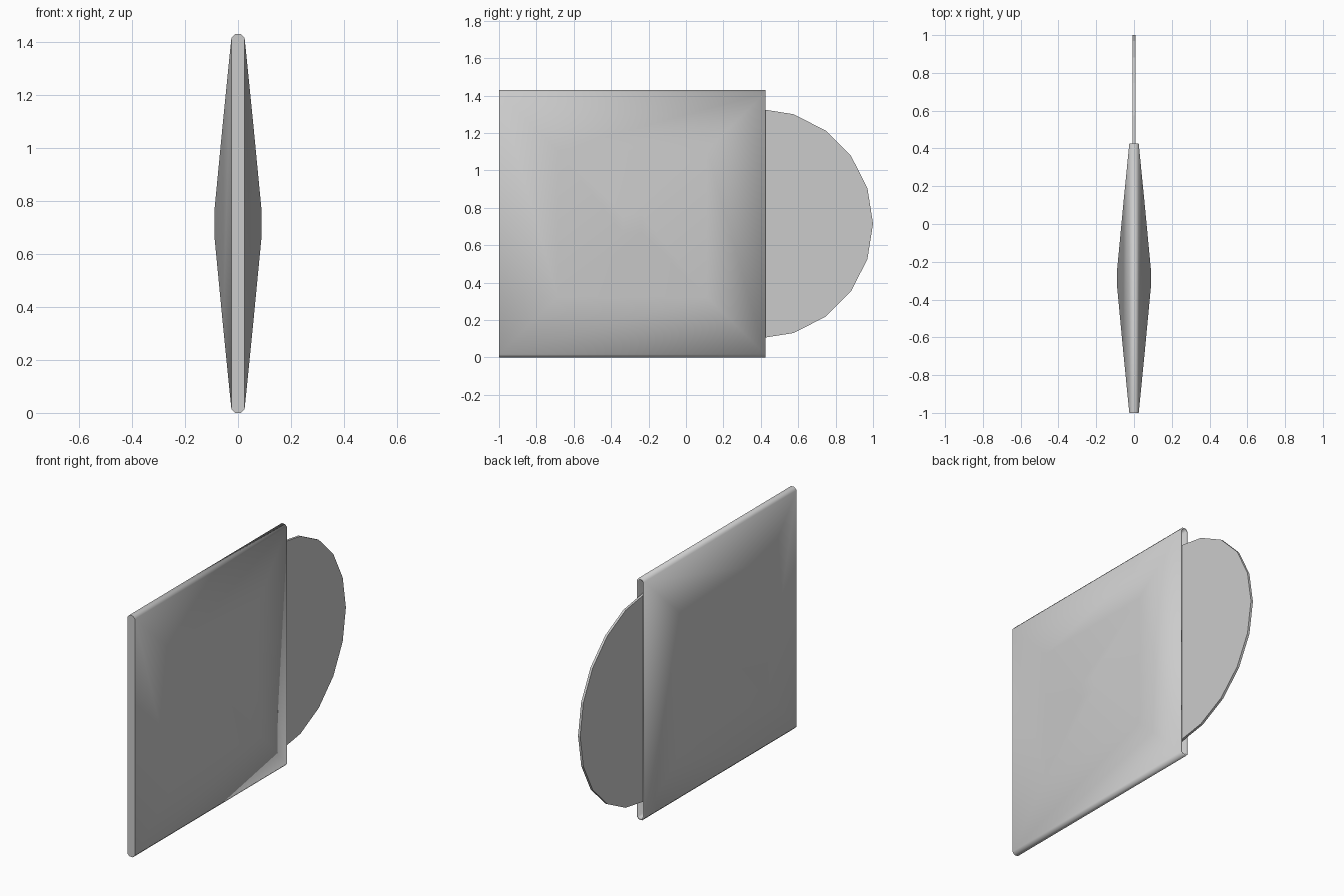
import bpy, bmesh, math

if "Cube" in bpy.data.objects:
    bpy.data.objects.remove(bpy.data.objects["Cube"])

Y0, Y1, TOP = -1.0, 0.425, 1.43
CY, CZ = (Y0 + Y1) / 2, TOP / 2
HY = (Y1 - Y0) / 2
BEVEL = 0.015


def make_object(name, bm):
    bmesh.ops.remove_doubles(bm, verts=bm.verts, dist=1e-5)
    bmesh.ops.recalc_face_normals(bm, faces=bm.faces)
    mesh = bpy.data.meshes.new(name)
    bm.to_mesh(mesh)
    bm.free()
    obj = bpy.data.objects.new(name, mesh)
    bpy.context.collection.objects.link(obj)
    return obj


# Sleeve: two bulging panels made of nested rectangles, open at the +y end
bm = bmesh.new()
levels = [(1.0, 0.025), (0.56, 0.056), (0.07, 0.089)]
outer = {}
for side in (-1, 1):
    rings = []
    for scale, x in levels:
        hz = (CZ - BEVEL) * scale
        rings.append([bm.verts.new((side * x, CY + a * HY * scale, CZ + b * hz))
                      for a, b in ((-1, -1), (1, -1), (1, 1), (-1, 1))])
    for r, q in zip(rings, rings[1:]):
        for i in range(4):
            j = (i + 1) % 4
            bm.faces.new((r[i], r[j], q[j], q[i]))
    bm.faces.new(rings[-1])
    outer[side] = rings[0]

# Rounded folds along the top and bottom
folds = []
for z, back, front in ((0.0, 0, 1), (TOP, 3, 2)):
    mids = [[bm.verts.new((x, y, z)) for y in (Y0, Y1)] for x in (-0.011, 0.011)]
    chain = [[outer[-1][back], outer[-1][front]]] + mids + \
            [[outer[1][back], outer[1][front]]]
    for a, b in zip(chain, chain[1:]):
        bm.faces.new((a[0], a[1], b[1], b[0]))
    folds.append([c[0] for c in chain])

# Flat closed spine
bm.faces.new(folds[0] + folds[1][::-1])
sleeve = make_object("sleeve", bm)
wall = sleeve.modifiers.new("wall", 'SOLIDIFY')
wall.thickness = 0.011
wall.offset = -1

# Disc: 20-sided, sliding half out of the sleeve
bm = bmesh.new()
R, DY, T = 0.615, 0.385, 0.014
ring = [bm.verts.new((-T / 2, DY + R * math.cos(i * math.pi / 10),
                      CZ + R * math.sin(i * math.pi / 10))) for i in range(20)]
face = bm.faces.new(ring)
ext = bmesh.ops.extrude_face_region(bm, geom=[face], use_keep_orig=True)
bmesh.ops.translate(bm, vec=(T, 0, 0),
                    verts=[v for v in ext["geom"] if isinstance(v, bmesh.types.BMVert)])
disc = make_object("disc", bm)

# Smooth panels, sharp edges
for obj in (sleeve, disc):
    bpy.ops.object.select_all(action='DESELECT')
    obj.select_set(True)
    bpy.context.view_layer.objects.active = obj
    bpy.ops.object.shade_smooth_by_angle(angle=math.radians(50 if obj is sleeve else 15))
